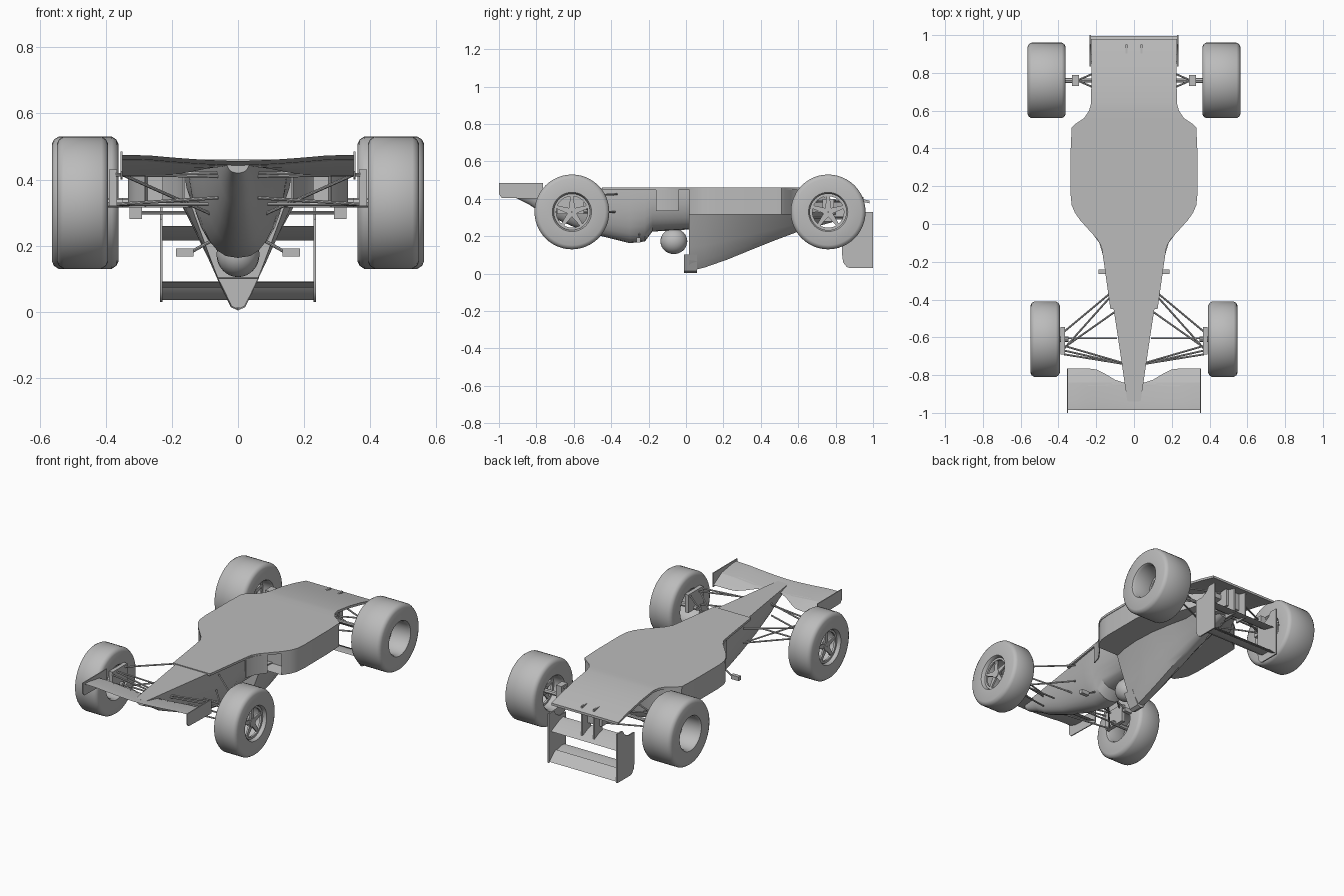
import bpy, bmesh, math
from mathutils import Vector

if "Cube" in bpy.data.objects:
    bpy.data.objects.remove(bpy.data.objects["Cube"])

grey = bpy.data.materials.new("plain_grey")
grey.diffuse_color = (0.5, 0.5, 0.5, 1)
grey.use_nodes = True
grey.node_tree.nodes["Principled BSDF"].inputs["Base Color"].default_value = grey.diffuse_color


def finish(name, bm, mirror=False, angle=35):
    bmesh.ops.recalc_face_normals(bm, faces=bm.faces)
    me = bpy.data.meshes.new(name)
    bm.to_mesh(me)
    bm.free()
    me.materials.append(grey)
    me.shade_smooth()
    me.set_sharp_from_angle(angle=math.radians(angle))
    ob = bpy.data.objects.new(name, me)
    bpy.context.collection.objects.link(ob)
    if mirror:
        ob.modifiers.new("mirror", 'MIRROR').use_mirror_merge = False
    return ob


def loft(name, sections, mirror=False, closed_path=False, inset=None):
    """Skin a row of closed cross-sections; optionally sink the first cap."""
    bm = bmesh.new()
    rings = [[bm.verts.new(p) for p in s] for s in sections]
    n = len(rings[0])
    pairs = list(zip(rings, rings[1:] + rings[:1]))
    for a, b in pairs if closed_path else pairs[:-1]:
        for i in range(n):
            bm.faces.new((a[i], a[(i + 1) % n], b[(i + 1) % n], b[i]))
    if not closed_path:
        cap = bm.faces.new(rings[0])
        bm.faces.new(rings[-1][::-1])
        if inset:
            bmesh.ops.recalc_face_normals(bm, faces=bm.faces)
            bmesh.ops.inset_individual(bm, faces=[cap], thickness=inset[0])
            bmesh.ops.translate(bm, verts=cap.verts, vec=(0, inset[1], 0))
    return finish(name, bm, mirror)


def plate(name, x0, x1, outline, mirror=True):
    """Side-profile plate given as (y, z) points."""
    return loft(name, [[(x, y, z) for y, z in outline] for x in (x0, x1)], mirror)


def box(name, lo, hi, mirror=True):
    return plate(name, lo[0], hi[0], [(lo[1], lo[2]), (hi[1], lo[2]),
                                      (hi[1], hi[2]), (lo[1], hi[2])], mirror)


def rod(name, a, b, r=0.005, mirror=True):
    a, b = Vector(a), Vector(b)
    q = (b - a).to_track_quat('Z', 'Y')
    ring = [q @ Vector((r * math.cos(k * math.pi / 4), r * math.sin(k * math.pi / 4), 0))
            for k in range(8)]
    return loft(name, [[e + v for v in ring] for e in (a, b)], mirror)


def lathe(name, cy, cz, profile, n=48):
    """Closed (x, radius) profile turned about the axle, mirrored."""
    return loft(name, [[(x, cy + r * math.cos(2 * math.pi * k / n),
                         cz + r * math.sin(2 * math.pi * k / n)) for x, r in profile]
                       for k in range(n)], True, True)


# Central tub and nose
def tub_section(y, w, bot, top=0.455, n=16):
    return [(w * math.copysign(abs(math.cos(math.pi * k / n)) ** 0.8, math.cos(math.pi * k / n)),
             y, top - (top - bot) * math.sin(math.pi * k / n)) for k in range(n + 1)]

loft("nose_and_tub", [tub_section(*s) for s in (
    (-0.94, 0.035, 0.42), (-0.84, 0.05, 0.37), (-0.77, 0.06, 0.325), (-0.6, 0.085, 0.25),
    (-0.45, 0.108, 0.20), (-0.30, 0.135, 0.163), (-0.22, 0.147, 0.172),
    (-0.18, 0.152, 0.225), (0.05, 0.165, 0.238))])

# Flat floor rising into the diffuser
def floor_section(y, w):
    z = 0.46 - 0.07 * max(0, (y - 0.6) / 0.38) ** 1.5
    return [(-w, y, z), (w, y, z), (w, y, z - 0.014), (-w, y, z - 0.014)]

outline = [(-0.45, 0.125), (-0.2, 0.16), (-0.12, 0.172), (-0.08, 0.195), (-0.03, 0.24),
           (0.02, 0.285), (0.06, 0.313), (0.1, 0.33), (0.16, 0.336), (0.4, 0.335),
           (0.51, 0.33), (0.53, 0.31), (0.56, 0.265), (0.6, 0.238), (0.64, 0.227),
           (0.75, 0.226), (0.87, 0.225), (0.98, 0.225)]
loft("floor", [floor_section(y, w) for y, w in outline])

# Side pods, with sunken intake at the front
loft("side_pods", [[(-w, y, 0.45 - d), (w, y, 0.45 - d), (w, y, 0.315 + d / 2),
                    (-w, y, 0.315 + d / 2)] for y, w, d in
                   [(y, w - 0.003, 0) for y, w in outline[5:13]] +
                   [(0.6, 0.21, 0), (0.7, 0.15, 0.03), (0.85, 0.1, 0.07)]],
     inset=(0.012, 0.08))
loft("deflector", [[(x, y, 0.335), (x + 0.006, y, 0.335), (x + 0.006, y, 0.45), (x, y, 0.45)]
                   for y, x in ((-0.16, 0.16), (-0.1, 0.178), (-0.04, 0.222))], True)

# Engine cover tapering to the rear
def cover_section(y, w, bot):
    h = 0.33 - bot
    half = [(w, 0.33), (w * 0.86, 0.33 - h * 0.18), (w * 0.52, 0.33 - h * 0.6),
            (w * 0.3, 0.33 - h * 0.86), (w * 0.12, bot)]
    return [(x, y, z) for x, z in half] + [(-x, y, z) for x, z in half[::-1]]

loft("engine_cover", [cover_section(*s) for s in (
    (0.015, 0.145, 0.012), (0.1, 0.165, 0.033), (0.22, 0.175, 0.075), (0.35, 0.17, 0.128),
    (0.48, 0.15, 0.18), (0.6, 0.125, 0.225), (0.8, 0.08, 0.28))])

# Air intake above the driver
loft("air_intake", [[(x, y, z) for x, z in ((0.064, 0.103), (0.022, 0.014), (0, 0.004),
                                            (-0.022, 0.014), (-0.064, 0.103))]
                    for y in (-0.012, 0.06)], inset=(0.009, 0.06))

# Driver helmet
bm = bmesh.new()
bmesh.ops.create_uvsphere(bm, u_segments=24, v_segments=16, radius=1)
for v in bm.verts:
    v.co = (v.co.x * 0.065, v.co.y * 0.072 - 0.065, max(v.co.z, -1) * 0.068 + 0.173)
finish("helmet", bm)

# Mirrors
box("mirror", (0.135, -0.265, 0.167), (0.187, -0.242, 0.192))
rod("mirror_arm", (0.14, -0.25, 0.182), (0.08, -0.25, 0.215))

# Wheels: (name, axle y, inner x, outer x, spoke x)
for name, cy, x0, x1, sx in (("front", -0.61, 0.393, 0.548, 0.515),
                             ("rear", 0.76, 0.362, 0.563, 0.43)):
    cz, R = 0.33, 0.2
    lathe(name + "_tyre", cy, cz, [
        (x0, 0.105), (x0, 0.178), (x0 + 0.006, 0.191), (x0 + 0.02, R), (x1 - 0.02, R),
        (x1 - 0.006, 0.191), (x1, 0.178), (x1, 0.105), (x1 - 0.012, 0.097), (x0 + 0.012, 0.097)])
    lathe(name + "_rim_ring", cy, cz, [(sx, 0.1), (sx, 0.084), (sx + 0.012, 0.084), (sx + 0.012, 0.1)])
    lathe(name + "_hub", cy, cz, [(sx - 0.01, 0.002), (sx - 0.01, 0.026),
                                  (sx + 0.014, 0.026), (sx + 0.014, 0.002)], 24)
    for k in range(5):
        a = math.radians(90 + 72 * k)
        u, v = (math.cos(a), math.sin(a)), (-math.sin(a), math.cos(a))
        plate(f"{name}_spoke_{k + 1}", sx, sx + 0.01,
              [(cy + r * u[0] + t * v[0], cz + r * u[1] + t * v[1])
               for r, t in ((0.015, -0.016), (0.09, -0.008), (0.09, 0.008), (0.015, 0.016))])
    rod(name + "_axle", (x0 - 0.045, cy, cz), (sx, cy, cz), 0.014)

# Front suspension
box("front_upright", (0.366, -0.69, 0.32), (0.39, -0.545, 0.43))
for k, (a, b) in enumerate((
        ((0.37, -0.605, 0.325), (0.09, -0.605, 0.325)),
        ((0.37, -0.66, 0.325), (0.12, -0.38, 0.33)),
        ((0.37, -0.67, 0.325), (0.06, -0.74, 0.345)),
        ((0.37, -0.57, 0.415), (0.13, -0.37, 0.425)),
        ((0.37, -0.645, 0.415), (0.06, -0.735, 0.42)),
        ((0.37, -0.69, 0.415), (0.06, -0.74, 0.41)),
        ((0.35, -0.64, 0.415), (0.08, -0.45, 0.295)))):
    rod(f"front_link_{k + 1}", a, b)

# Rear suspension
box("rear_upright", (0.29, 0.73, 0.28), (0.328, 0.79, 0.40))
for k, z in enumerate((0.3, 0.385)):
    for j, y in enumerate((0.66, 0.86)):
        rod(f"rear_link_{k * 2 + j + 1}", (0.3, 0.76, z), (0.07, y, z))
rod("rear_drive_shaft", (0.37, 0.76, 0.33), (0.05, 0.76, 0.33), 0.01)

# Front wing: thin sections along the span
def wing_section(x, y0, z0, y1, z1, t):
    f = [(0, 0), (0.3, 0.35), (1, 0), (0.3, -0.65)]
    return [(x, y0 + (y1 - y0) * a, z0 + (z1 - z0) * a + t * b) for a, b in f]

rise = lambda x: 0.456 + 0.018 * min(1, abs(x) / 0.28) ** 1.5
loft("front_wing", [wing_section(x, -0.985, rise(x), -0.84, rise(x) - 0.018, 0.012)
                    for x in [0.3525 * k / 8 for k in range(-8, 9)]])
loft("front_flap", [wing_section(x, -0.855, rise(x) - 0.015, y1, z1, 0.008) for x, y1, z1 in (
    (0.06, -0.838, 0.438), (0.1, -0.825, 0.432), (0.15, -0.795, 0.422),
    (0.2, -0.77, 0.414), (0.24, -0.765, 0.412), (0.352, -0.765, 0.412))], True)
plate("front_wing_end", 0.35, 0.356, [(-1, 0.485), (-1, 0.425), (-0.985, 0.405),
                                      (-0.765, 0.40), (-0.765, 0.485)])

# Rear wing: two elements, end plates and supports
for name, y0, z0, y1, z1 in (("rear_wing_main", 0.85, 0.09, 0.95, 0.075),
                             ("rear_wing_flap", 0.93, 0.085, 0.995, 0.035),
                             ("rear_wing_lower", 0.86, 0.26, 0.98, 0.215)):
    loft(name, [wing_section(x, y0, z0, y1, z1, 0.018) for x in (-0.232, 0.232)])
plate("rear_wing_end", 0.228, 0.236, [
    (0.86, 0.035), (0.875, 0.03), (1, 0.03), (1, 0.33), (0.95, 0.33), (0.93, 0.30),
    (0.89, 0.28), (0.835, 0.28), (0.835, 0.1), (0.84, 0.06)])
box("rear_wing_support", (0.035, 0.87, 0.22), (0.045, 0.95, 0.41))
box("rear_gearbox", (-0.06, 0.75, 0.29), (0.06, 0.9, 0.40), False)
